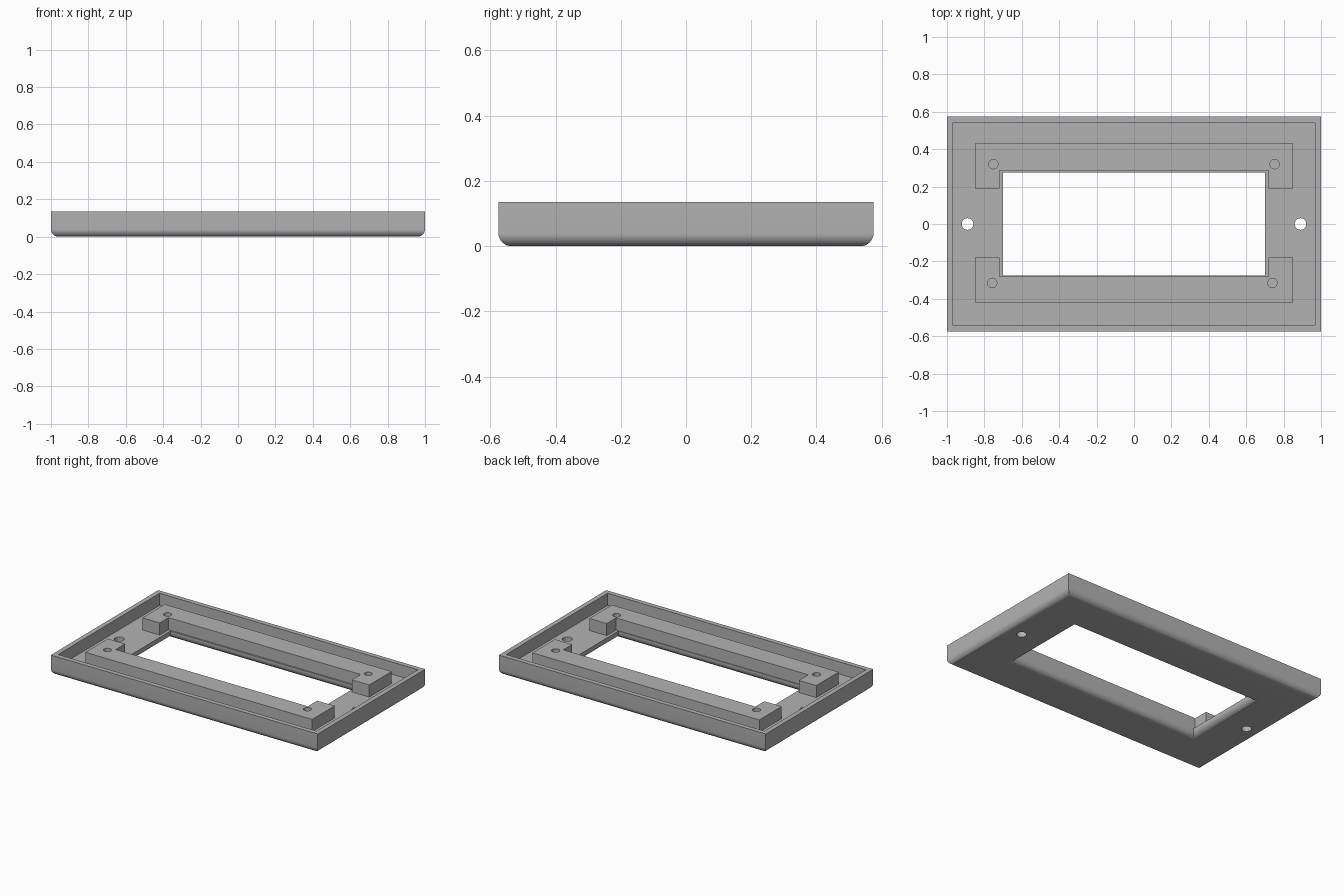
import bpy, bmesh, math

if "Cube" in bpy.data.objects:
    bpy.data.objects.remove(bpy.data.objects["Cube"], do_unlink=True)

TOP, FLOOR, FILLET = 0.135, 0.053, 0.04
HX, HY, WALL = 1.0, 0.575, 0.032      # outer half sizes and rim thickness
OX, OY = 0.70, 0.275                  # opening half sizes

grey = bpy.data.materials.new("plain grey")
grey.use_nodes = True
grey.diffuse_color = (0.45, 0.45, 0.45, 1)
grey.node_tree.nodes["Principled BSDF"].inputs["Base Color"].default_value = (0.45, 0.45, 0.45, 1)


def finish(name, bm):
    bmesh.ops.recalc_face_normals(bm, faces=bm.faces)
    mesh = bpy.data.meshes.new(name)
    bm.to_mesh(mesh)
    bm.free()
    mesh.materials.append(grey)
    obj = bpy.data.objects.new(name, mesh)
    bpy.context.collection.objects.link(obj)
    return obj


def drill(target, name, x, y, radius, z0, z1):
    """Cut a round hole between two heights."""
    bm = bmesh.new()
    bmesh.ops.create_cone(bm, cap_ends=True, segments=32, radius1=radius,
                          radius2=radius, depth=z1 - z0)
    bmesh.ops.translate(bm, verts=bm.verts, vec=(x, y, (z0 + z1) / 2))
    cutter = finish(name, bm)
    cutter.hide_render = True
    cutter.hide_set(True)
    cutter.display_type = 'WIRE'
    mod = target.modifiers.new(name, 'BOOLEAN')
    mod.operation = 'DIFFERENCE'
    mod.solver = 'EXACT'
    mod.object = cutter
    bpy.context.view_layer.objects.active = target
    bpy.ops.object.modifier_apply(modifier=name)
    bpy.data.objects.remove(cutter, do_unlink=True)


# Bezel tray: rectangular rings following the wall section, closed on itself
arc = [i * math.pi / 2 / 8 for i in range(9)]
rings = [(HX - FILLET * (1 - math.sin(a)), HY - FILLET * (1 - math.sin(a)),
          FILLET * (1 - math.cos(a))) for a in arc]
rings += [(HX, HY, TOP), (HX - WALL, HY - WALL, TOP),
          (HX - WALL, HY - WALL, FLOOR), (OX, OY, FLOOR)]
rings += [(OX + FILLET * (1 - math.cos(a)), OY + FILLET * (1 - math.cos(a)),
           FILLET * (1 - math.sin(a))) for a in arc]

bm = bmesh.new()
loops = [[bm.verts.new((sx * x, sy * y, z))
          for sx, sy in ((-1, -1), (1, -1), (1, 1), (-1, 1))] for x, y, z in rings]
for a, b in zip(loops, loops[1:] + loops[:1]):
    for i in range(4):
        j = (i + 1) % 4
        bm.faces.new((a[i], a[j], b[j], b[i]))
tray = finish("bezel_tray", bm)

# Screw holes through the end flanges
for side, sx in (("left", 1), ("right", -1)):
    drill(tray, side + "_screw_hole", sx * 0.89, 0, 0.031, -0.1, 0.3)


def rail(name, outer, inner, post, holes):
    """Long mounting rail with a post at each end and blind pilot holes."""
    half = [(0.85, outer), (0.85, post), (0.72, post), (0.72, inner)]
    outline = half + [(-x, y) for x, y in reversed(half)]
    bm = bmesh.new()
    base = bm.faces.new([bm.verts.new((x, y, FLOOR - 0.005)) for x, y in outline])
    new = bmesh.ops.extrude_face_region(bm, geom=[base])["geom"]
    bmesh.ops.translate(bm, verts=[v for v in new if isinstance(v, bmesh.types.BMVert)],
                        vec=(0, 0, TOP - FLOOR + 0.005))
    if not base.is_valid or len(bm.faces) < 10:
        bm.faces.new([v for v in bm.verts if v.co.z < FLOOR])
    obj = finish(name, bm)
    for i, (x, y) in enumerate(holes):
        drill(obj, name + "_hole_" + str(i), x, y, 0.025, FLOOR + 0.007, 0.3)
    return obj


back = rail("back_rail", 0.43, 0.285, 0.19, [(-0.752, 0.32), (0.752, 0.32)])
front = rail("front_rail", -0.42, -0.28, -0.18, [(-0.758, -0.315), (0.74, -0.315)])

# Smooth fillets and bores, sharp edges elsewhere
bpy.ops.object.select_all(action='DESELECT')
for obj in (tray, back, front):
    obj.select_set(True)
bpy.context.view_layer.objects.active = tray
bpy.ops.object.shade_smooth_by_angle(angle=math.radians(30))
